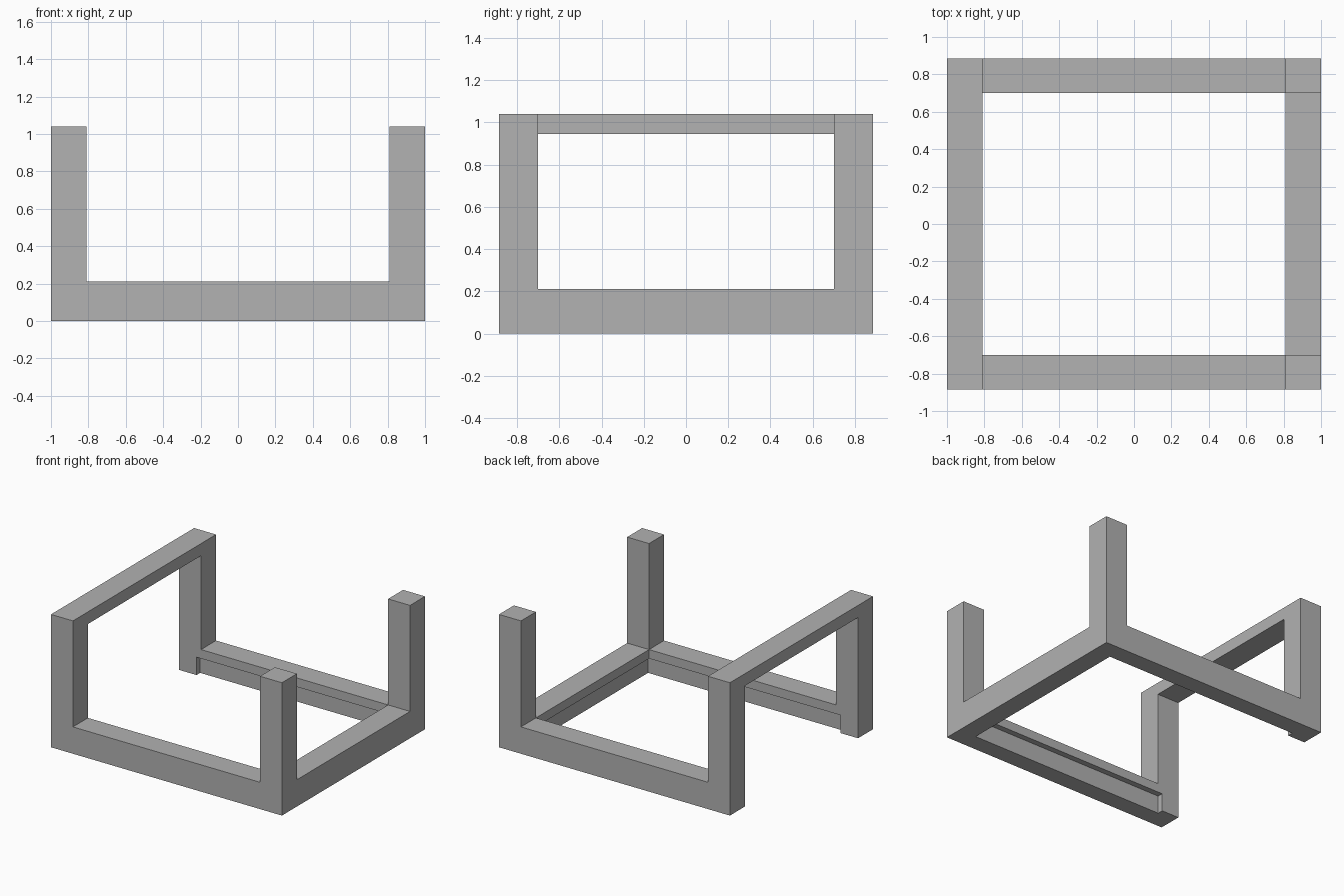
import bpy

old = bpy.data.objects.get("Cube")
if old:
    bpy.data.objects.remove(old, do_unlink=True)

grey = bpy.data.materials.new("plain grey")
grey.use_nodes = True
colour = (0.445, 0.445, 0.445, 1)
grey.diffuse_color = colour
grey.node_tree.nodes["Principled BSDF"].inputs["Base Color"].default_value = colour

# Overall half sizes and member sizes
HX, HY, TOP = 1.0, 0.885, 1.04
IX, IY = 0.81, 0.70          # inner faces of posts and rails
RAIL, BAR = 0.21, 0.945      # top of bottom rails, underside of top bar
FAR = 1.5                    # cutter overshoot


def box(name, x, y, z):
    """Box spanning the given (low, high) ranges."""
    bpy.ops.mesh.primitive_cube_add(
        size=1, location=[(a + b) / 2 for a, b in (x, y, z)])
    ob = bpy.context.object
    ob.name = name
    ob.scale = [b - a for a, b in (x, y, z)]
    bpy.ops.object.transform_apply(location=True, rotation=False, scale=True)
    ob.data.materials.append(grey)
    return ob


def cut(target, cutter):
    """Subtract the cutter from the target and discard it."""
    cutter.hide_render = True
    mod = target.modifiers.new("cut", 'BOOLEAN')
    mod.operation = 'DIFFERENCE'
    mod.solver = 'EXACT'
    mod.object = cutter
    bpy.context.view_layer.objects.active = target
    bpy.ops.object.modifier_apply(modifier=mod.name)
    bpy.data.objects.remove(cutter, do_unlink=True)


frame = box("open_frame", (-HX, HX), (-HY, HY), (0, TOP))

# Hollow centre, open above and below
cut(frame, box("centre_cutter", (-IX, IX), (-IY, IY), (-FAR, FAR)))
# Front and back openings above the bottom rails
cut(frame, box("front_back_cutter", (-IX, IX), (-FAR, FAR), (RAIL, FAR)))
# Left side: bottom rail only
cut(frame, box("left_side_cutter", (0, FAR), (-IY, IY), (RAIL, FAR)))
# Right side: top bar only, open down to the ground
cut(frame, box("right_side_cutter", (-FAR, 0), (-IY, IY), (-FAR, BAR)))
# Rebate under the inner edge of the rails and posts
cut(frame, box("rebate_cutter", (-0.85, 0.85), (-0.745, 0.745), (-FAR, 0.14)))
